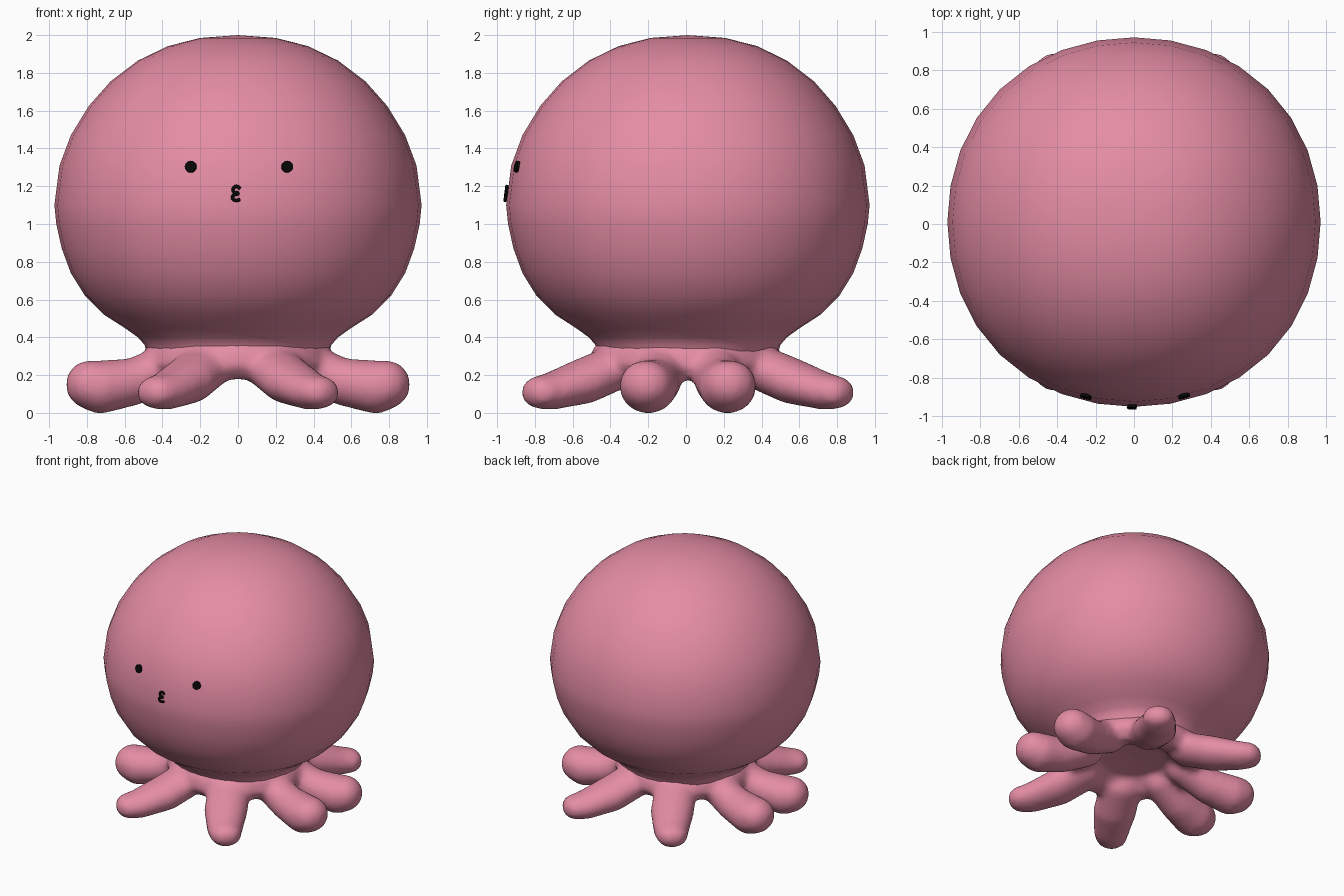
import bpy, bmesh, math
from mathutils import Vector, Matrix

if "Cube" in bpy.data.objects:
    bpy.data.objects.remove(bpy.data.objects["Cube"])

CY = 0.01           # head centre in y
RX, RY = 0.972, 0.962


def material(name, col):
    m = bpy.data.materials.new(name)
    m.diffuse_color = (*col, 1)
    m.use_nodes = True
    m.node_tree.nodes["Principled BSDF"].inputs["Base Color"].default_value = m.diffuse_color
    return m


pink = material("soft pink", (0.78, 0.265, 0.37))
black = material("black", (0.002, 0.002, 0.002))


def make_object(name, bm, mat):
    bmesh.ops.recalc_face_normals(bm, faces=bm.faces[:])
    for f in bm.faces:
        f.smooth = True
    me = bpy.data.meshes.new(name)
    bm.to_mesh(me)
    bm.free()
    me.materials.append(mat)
    ob = bpy.data.objects.new(name, me)
    bpy.context.collection.objects.link(ob)
    return ob


def lathe(bm, profile, n):
    """Revolve (radius, z) points about z; end points on the axis become poles."""
    rings = []
    for r, z in profile:
        if r == 0:
            rings.append([bm.verts.new((0, 0, z))] * n)
        else:
            rings.append([bm.verts.new((r * math.cos(2 * math.pi * i / n),
                                        r * math.sin(2 * math.pi * i / n), z)) for i in range(n)])
    for a, b in zip(rings, rings[1:]):
        for i in range(n):
            j = (i + 1) % n
            bm.faces.new(list(dict.fromkeys((a[i], a[j], b[j], b[i]))))


# Head: round bulb narrowing to a neck, very slightly squared in plan
HEAD = [(0, 2.0), (0.2, 1.985), (0.37, 1.942), (0.53, 1.865), (0.675, 1.755), (0.79, 1.625),
        (0.885, 1.47), (0.945, 1.31), (0.972, 1.1), (0.962, 1.0), (0.933, 0.87), (0.885, 0.74),
        (0.81, 0.62), (0.71, 0.52), (0.6, 0.45), (0.53, 0.4), (0.495, 0.36), (0.48, 0.31)]
bm = bmesh.new()
lathe(bm, HEAD, 32)
for v in bm.verts:
    k = 1 + 0.016 * math.sin(2 * math.atan2(v.co.y, v.co.x)) ** 2
    v.co.x *= k
    v.co.y = v.co.y * k * RY / RX + CY
make_object("head", bm, pink)

# Tentacles: chains of flattened spheres and a hollow hub, fused into one smooth skin
SIDE = [(0.35, 0.13, 0.26, 0.12), (0.55, 0.17, 0.165, 0.125),
        (0.73, 0.21, 0.137, 0.142), (0.785, 0.222, 0.15, 0.13)]
FRONT = [(0.17, 0.36, 0.25, 0.12), (0.27, 0.55, 0.168, 0.122),
         (0.38, 0.72, 0.115, 0.1), (0.435, 0.785, 0.108, 0.088)]
bm = bmesh.new()
lathe(bm, [(0, 0.28), (0.25, 0.26), (0.36, 0.185), (0.45, 0.175), (0.52, 0.25),
           (0.5, 0.33), (0.47, 0.375), (0, 0.4)], 32)
for path, width in ((SIDE, 1.1), (FRONT, 1.32)):
    for sx in (-1, 1):
        for sy in (-1, 1):
            for a, b in zip(path, path[1:]):
                d = Vector(b) - Vector(a)
                turn = Matrix.Rotation(math.atan2(sy * d.y, sx * d.x), 4, 'Z')
                for k in range(9):
                    p = Vector(a).lerp(Vector(b), k / 8)
                    loc = Matrix.Translation((sx * p.x, sy * p.y + 0.01, p.z))
                    bmesh.ops.create_uvsphere(bm, u_segments=16, v_segments=10, radius=p.w,
                                              matrix=loc @ turn @ Matrix.Diagonal((1, width, 1, 1)))
tent = make_object("tentacles", bm, pink)
rm = tent.modifiers.new("fuse", 'REMESH')
rm.mode = 'VOXEL'
rm.voxel_size = 0.02
rm.use_smooth_shade = True
sm = tent.modifiers.new("soften", 'SMOOTH')
sm.factor = 0.5
sm.iterations = 14


def head_y(x, z):
    """Front surface of the head at x, z."""
    for (r0, z0), (r1, z1) in zip(HEAD, HEAD[1:]):
        if z1 <= z <= z0:
            r = r0 + (r1 - r0) * (z0 - z) / (z0 - z1)
    return CY - RY / RX * math.sqrt(r * r - x * x)


# Eyes: thin discs lying on the head
for name, x in (("left_eye", -0.25), ("right_eye", 0.26)):
    c = Vector((x, head_y(x, 1.303) - 0.004, 1.303))
    normal = Vector((c.x, c.y - CY, 0.2))
    bm = bmesh.new()
    bmesh.ops.create_cone(bm, cap_ends=True, segments=20, radius1=0.031, radius2=0.031, depth=0.018,
                          matrix=Matrix.Translation(c) @ normal.to_track_quat('Z', 'Y').to_matrix().to_4x4())
    eye = make_object(name, bm, black)
    for p in eye.data.polygons:
        p.use_smooth = False

# Mouth: small double curl
MOUTH = [(0.012, 1.187), (-0.008, 1.199), (-0.026, 1.186), (-0.02, 1.168), (0.0, 1.162),
         (-0.02, 1.155), (-0.029, 1.139), (-0.014, 1.125), (0.012, 1.13)]
cu = bpy.data.curves.new("mouth", 'CURVE')
cu.dimensions = '3D'
cu.bevel_depth = 0.009
cu.bevel_resolution = 2
cu.resolution_u = 5
cu.use_fill_caps = True
sp = cu.splines.new('BEZIER')
sp.bezier_points.add(len(MOUTH) - 1)
for pt, (x, z) in zip(sp.bezier_points, MOUTH):
    pt.co = (x, head_y(x, z) - 0.009, z)
    pt.handle_left_type = pt.handle_right_type = 'AUTO'
cu.materials.append(black)
bpy.context.collection.objects.link(bpy.data.objects.new("mouth", cu))
